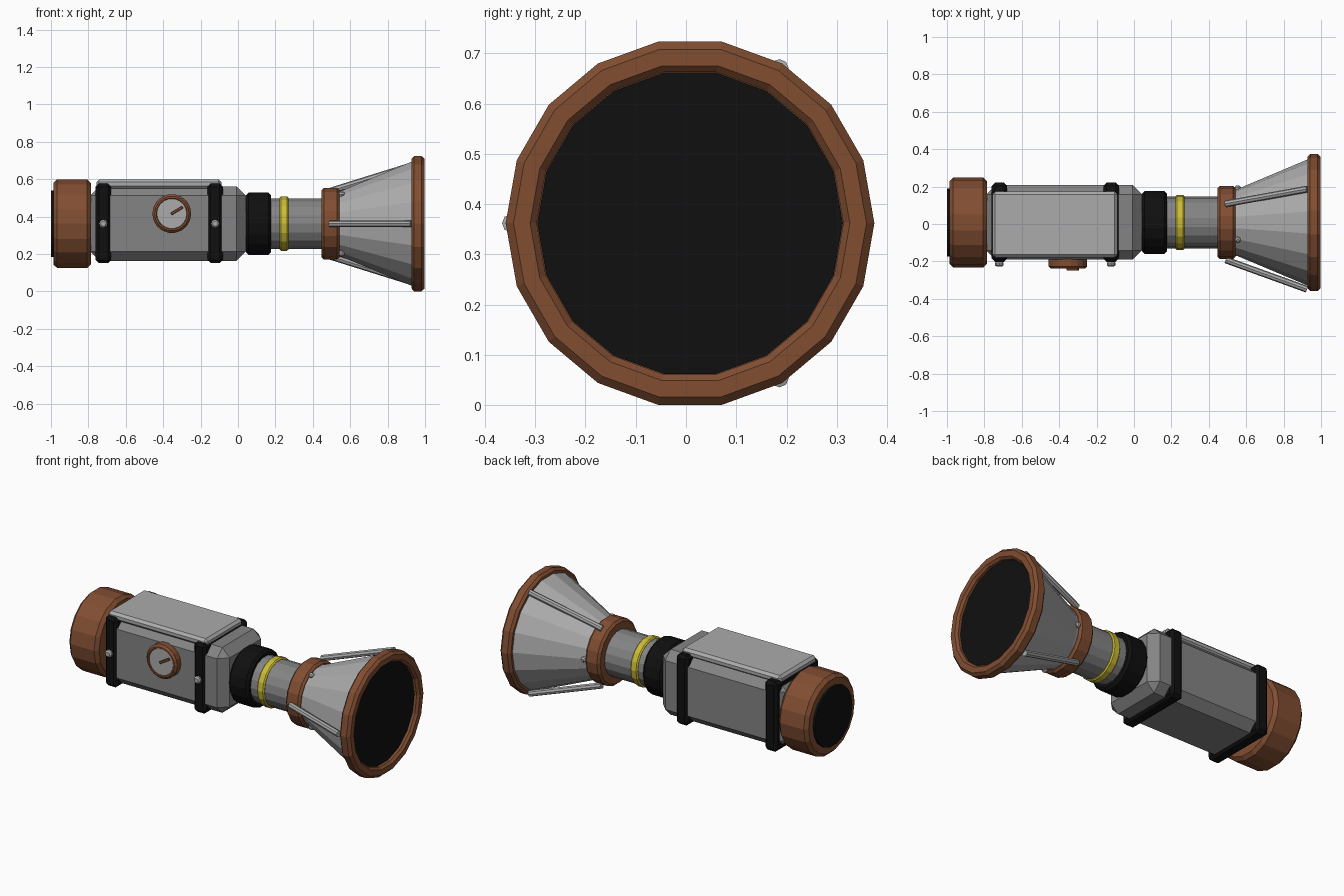
import bpy, bmesh, math
from mathutils import Vector, Matrix

if "Cube" in bpy.data.objects:
    bpy.data.objects.remove(bpy.data.objects["Cube"])

CY, CZ = 0.008, 0.362      # centre line of the body, running along x


def material(name, rgb):
    m = bpy.data.materials.new(name)
    m.diffuse_color = (*rgb, 1)
    m.use_nodes = True
    m.node_tree.nodes["Principled BSDF"].inputs["Base Color"].default_value = m.diffuse_color
    return m


BROWN = material("copper brown", (0.22, 0.075, 0.031))
BLACK = material("rubber black", (0.005, 0.005, 0.005))
GREY = material("steel grey", (0.23, 0.23, 0.23))
LIGHT = material("light steel", (0.41, 0.41, 0.41))
YELLOW = material("warning yellow", (0.60, 0.50, 0.035))


def finish(name, bm, mat):
    bmesh.ops.recalc_face_normals(bm, faces=bm.faces)
    me = bpy.data.meshes.new(name)
    bm.to_mesh(me)
    bm.free()
    me.materials.append(mat)
    ob = bpy.data.objects.new(name, me)
    bpy.context.collection.objects.link(ob)
    return ob


def lathe(name, profile, mat, n=18, origin=(0, CY, CZ), axis=(1, 0, 0)):
    """Turn (distance along axis, radius) points into a closed solid."""
    bm = bmesh.new()
    a = Vector(axis).normalized()
    u = Vector((0, 1, 0)) if abs(a.y) < 0.9 else Vector((1, 0, 0))
    u = (u - a * u.dot(a)).normalized()
    v = a.cross(u)
    rings = []
    for d, r in profile:
        rings.append([bm.verts.new(Vector(origin) + a * d
                      + (u * math.cos(t) + v * math.sin(t)) * r)
                      for t in (2 * math.pi * i / n for i in range(n))])
    for p, q in zip(rings, rings[1:]):
        for i in range(n):
            j = (i + 1) % n
            bm.faces.new((p[i], p[j], q[j], q[i]))
    bm.faces.new(rings[0])
    bm.faces.new(rings[-1])
    return finish(name, bm, mat)


def drum(name, x0, x1, r, bevel, mat, **kw):
    """Cylinder with chamfered rims."""
    return lathe(name, [(x0, r - bevel), (x0 + bevel, r),
                        (x1 - bevel, r), (x1, r - bevel)], mat, **kw)


def box(name, lo, hi, bevel, mat):
    """Chamfered box between two corners."""
    bm = bmesh.new()
    lo, hi = Vector(lo), Vector(hi)
    bmesh.ops.create_cube(bm, size=1, matrix=Matrix.Translation((lo + hi) / 2)
                          @ Matrix.Diagonal((*(hi - lo), 1)))
    bmesh.ops.bevel(bm, geom=bm.edges[:], offset=bevel, segments=1,
                    affect='EDGES', profile=0.5)
    return finish(name, bm, mat)


def radial(x, r, deg):
    t = math.radians(deg)
    return Vector((x, CY + r * math.cos(t), CZ + r * math.sin(t)))


# Main housing and its top plate
box("housing", (-0.79, -0.191, 0.164), (0.043, 0.209, 0.562), 0.05, GREY)
box("top_plate", (-0.757, -0.179, 0.55), (-0.088, 0.174, 0.599), 0.015, LIGHT)

# Straps around the housing, each with a front bolt
for side, x in (("rear", -0.72), ("front", -0.122)):
    box(side + "_strap", (x - 0.042, -0.202, 0.151), (x + 0.042, 0.221, 0.577),
        0.018, BLACK)
    lathe(side + "_strap_bolt", [(0, 0.016), (0.008, 0.023), (0.02, 0.023),
                                 (0.028, 0.014)], LIGHT, n=8,
          origin=(x, -0.2, CZ), axis=(0, -1, 0))

# Rear cap with black end disc
drum("rear_cap", -0.987, -0.787, 0.241, 0.02, BROWN)
lathe("rear_disc", [(-1.0, 0.181), (-0.98, 0.181)], BLACK)

# Neck: collar, tube, yellow band, copper ring
drum("neck_collar", 0.043, 0.176, 0.169, 0.014, BLACK)
lathe("neck_tube", [(0.15, 0.138), (0.47, 0.138)], GREY)
drum("yellow_band", 0.222, 0.270, 0.147, 0.007, YELLOW)
drum("horn_base_ring", 0.446, 0.543, 0.195, 0.013, BROWN)

# Flared horn, its rim and the dark opening
lathe("horn", [(0.53, 0.175), (0.555, 0.18), (0.94, 0.342)], LIGHT)
lathe("horn_rim", [(0.928, 0.30), (0.928, 0.352), (0.942, 0.3667),
                   (0.982, 0.3667), (0.998, 0.351), (0.998, 0.318),
                   (0.985, 0.305), (0.965, 0.305)], BROWN)
lathe("horn_opening", [(0.955, 0.304), (0.97, 0.304)], BLACK)

# Support rods along the horn, with small bolts between them
for i in range(3):
    a, b = radial(0.49, 0.2, 60 + 120 * i), radial(0.925, 0.357, 60 + 120 * i)
    lathe(f"horn_rod_{i + 1}", [(0, 0.018), ((b - a).length, 0.018)], LIGHT,
          n=8, origin=a, axis=b - a)
    c = radial(0.555, 0.165, 120 * i)
    out = c - Vector((0.555, CY, CZ))
    lathe(f"horn_bolt_{i + 1}", [(0, 0.016), (0.024, 0.016), (0.032, 0.009)],
          LIGHT, n=8, origin=c, axis=out)

# Dial on the front side: rim, face and needle
GX, GZ = -0.354, 0.416
lathe("dial_rim", [(0, 0.09), (0.0, 0.104), (0.038, 0.104), (0.05, 0.092),
                   (0.05, 0.083), (0.042, 0.08)], BROWN,
      origin=(GX, -0.188, GZ), axis=(0, -1, 0))
lathe("dial_face", [(0, 0.08), (0.005, 0.08)], LIGHT,
      origin=(GX, -0.229, GZ), axis=(0, -1, 0))
needle = box("dial_needle", (-0.004, -0.012, -0.007), (0.068, 0.006, 0.007),
             0.002, BROWN)
needle.location = (GX, -0.236, GZ)
needle.rotation_euler = (0, -math.radians(31), 0)
